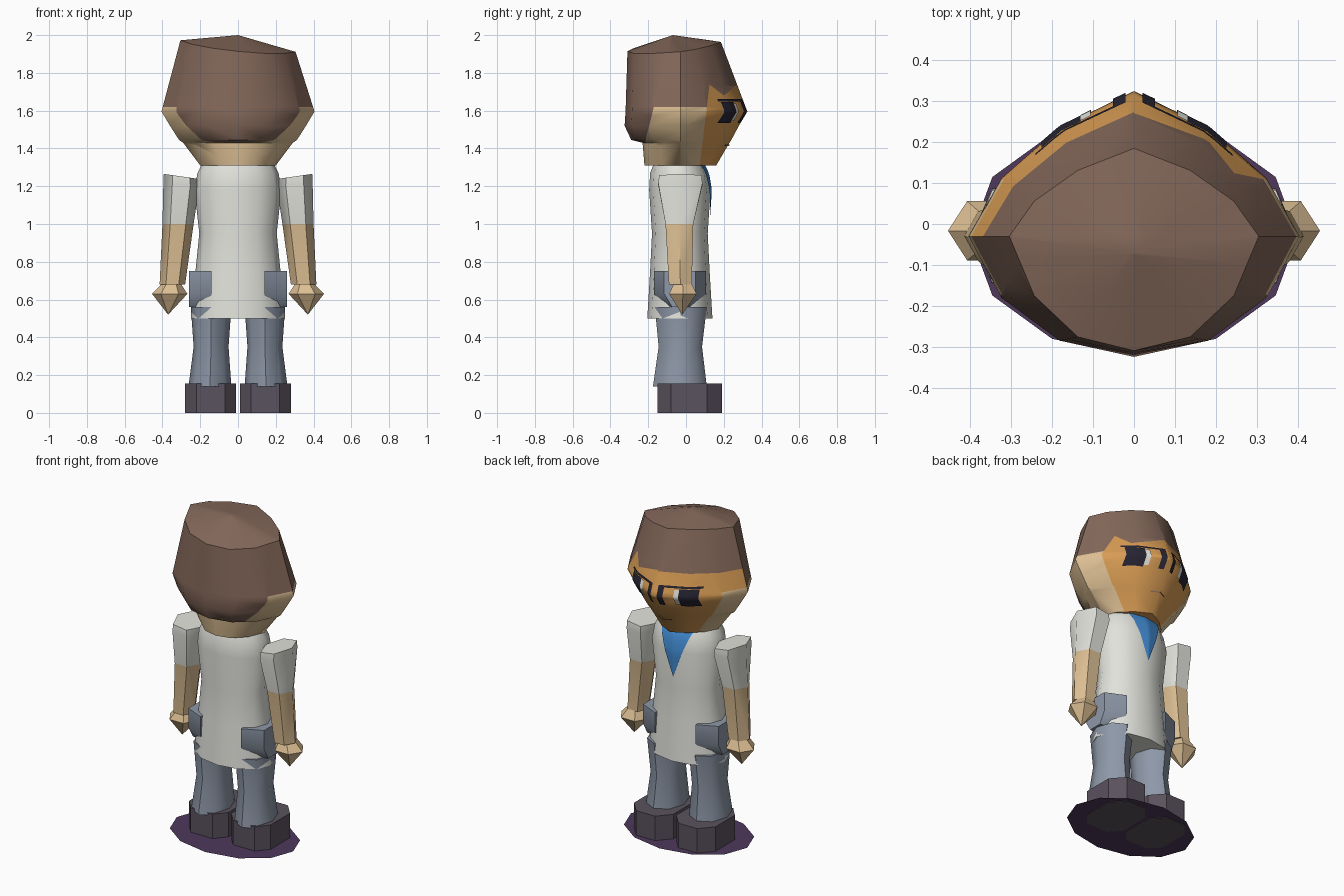
import bpy, bmesh, math
from mathutils import Vector
from mathutils.bvhtree import BVHTree

if "Cube" in bpy.data.objects:
    bpy.data.objects.remove(bpy.data.objects["Cube"])


def mat(name, r, g, b):
    m = bpy.data.materials.new(name)
    lin = [((c / 255 + 0.055) / 1.055) ** 2.4 for c in (r, g, b)]
    m.diffuse_color = (*lin, 1)
    m.use_nodes = True
    m.node_tree.nodes["Principled BSDF"].inputs["Base Color"].default_value = m.diffuse_color
    return m


HAIR = mat("hair_brown", 132, 104, 90)
SKIN = mat("skin_tan", 222, 192, 148)
FACE = mat("face_orange", 216, 156, 84)
CLOTH = mat("cloth_white", 226, 226, 220)
PANTS = mat("trouser_grey", 142, 152, 168)
SHOE = mat("shoe_grey", 90, 82, 94)
DISC = mat("base_purple", 78, 56, 92)
BLUE = mat("scarf_blue", 66, 140, 212)
DARK = mat("eye_dark", 38, 36, 50)


def finish(name, bm, mats, rule=None, angle=45):
    bmesh.ops.recalc_face_normals(bm, faces=bm.faces)
    if rule:
        for f in bm.faces:
            f.material_index = rule(f.calc_center_median())
    me = bpy.data.meshes.new(name)
    bm.to_mesh(me)
    bm.free()
    for m in mats:
        me.materials.append(m)
    ob = bpy.data.objects.new(name, me)
    bpy.context.collection.objects.link(ob)
    bpy.ops.object.select_all(action='DESELECT')
    ob.select_set(True)
    bpy.context.view_layer.objects.active = ob
    if angle:
        bpy.ops.object.shade_smooth_by_angle(angle=math.radians(angle))
    return ob


def loft_points(rings, cap_top=True):
    """Skin a stack of closed point loops; a one-point loop is a tip."""
    bm = bmesh.new()
    loops = [[bm.verts.new(p) for p in r] for r in rings]
    for a, b in zip(loops, loops[1:]):
        n = max(len(a), len(b))
        for i in range(n):
            j = (i + 1) % n
            if len(b) == 1:
                bm.faces.new((a[i], a[j], b[0]))
            elif len(a) == 1:
                bm.faces.new((a[0], b[j], b[i]))
            else:
                bm.faces.new((a[i], a[j], b[j], b[i]))
    for l in (loops[0], loops[-1]):
        if len(l) > 2:
            bm.faces.new(l)
    return bm


def ring(z, x0, x1, y0, y1, n, tilt=0):
    """Ellipse loop filling the given x and y limits."""
    cx, cy, rx, ry = (x0 + x1) / 2, (y0 + y1) / 2, (x1 - x0) / 2, (y1 - y0) / 2
    if rx == 0:
        return [(cx, cy, z)]
    ts = [math.tau * i / n for i in range(n)]
    return [(cx + rx * math.cos(t), cy + ry * math.sin(t),
             z + tilt * math.cos(t)) for t in ts]


# Head: pointed-front outline scaled up the height
HALF = [(0, 1), (.45, .75), (.8, .4), (1, 0), (.8, -.52), (.45, -.88), (0, -1)]
OUTLINE = HALF + [(-x, y) for x, y in HALF[5:0:-1]]


def head_ring(z, w, y0, y1, top=False):
    pts = []
    for x, y in OUTLINE:
        px, py = x * w, -.03 + (y * (y1 + .03) if y > 0 else y * (-.03 - y0))
        pts.append((px, py, z - .1 * px + .1 * py if top else z))
    return pts


bm = loft_points([head_ring(1.31, .20, -.22, .16), head_ring(1.43, .29, -.23, .23),
                  head_ring(1.445, .312, -.29, .24), head_ring(1.52, .36, -.325, .28),
                  head_ring(1.595, .405, -.32, .325),
                  head_ring(1.945, .305, -.31, .185, True), [(0, -.07, 2.0)]])
# Cut the hairline and face edge into the head
for co, no in [((0, 0, 1.62), (0, 0, 1)), ((0, 0, 1.73), (0, 0, 1)),
               ((0, -.17, 1.62), (0, 1, -.25)), ((0, .11, 1.62), (0, 1, -.12)),
               ((0, .11, 1.75), (0, .78, 1)), ((0, .2, 1.68), (0, -.8, 1)),
               ((0, -.03, 1.6), (0, 1, 0))]:
    bmesh.ops.bisect_plane(bm, geom=bm.verts[:] + bm.edges[:] + bm.faces[:],
                           plane_co=co, plane_no=no)


def head_colour(c):
    front = c.y > .11 + .12 * (c.z - 1.62)
    if c.x > 0:
        line = 1.75 - .78 * (c.y - .11) if c.y < .2 else 1.68 + .8 * (c.y - .2)
    else:
        line = 1.73
    if front:
        return 0 if c.z > line else 2
    if c.x < -.2 and c.y > -.03 and 1.62 < c.z < 1.73:
        return 2
    if c.z > 1.62 or (c.z > 1.432 and c.y < -.17 + .25 * (c.z - 1.62)):
        return 0
    return 1


head = finish("head", bm, [HAIR, SKIN, FACE], head_colour, 50)

# Torso: smock flaring to the hem
torso = finish("smock", loft_points([
    ring(.50, -.25, .25, -.205, .14, 12), ring(.75, -.225, .225, -.19, .125, 12),
    ring(.95, -.205, .205, -.18, .115, 12), ring(1.18, -.23, .23, -.195, .13, 12),
    ring(1.27, -.215, .215, -.19, .115, 12), ring(1.32, -.19, .19, -.17, .09, 12)]),
    [CLOTH], None, 50)


def plate(name, target, corners, m, n=8, lift=.005):
    """Thin patch laid on the +y side of target; corners are (x, z)."""
    tree = BVHTree.FromObject(target, bpy.context.evaluated_depsgraph_get())
    a, b, c, d = [Vector(p) for p in corners]
    bm = bmesh.new()
    grid = []
    for i in range(n + 1):
        row = []
        for j in range(n + 1):
            p = a.lerp(b, i / n).lerp(d.lerp(c, i / n), j / n)
            hit, no, _, _ = tree.ray_cast(Vector((p.x, 2, p.y)), Vector((0, -1, 0)))
            row.append(bm.verts.new(hit + Vector((0, lift, 0)) + no * .002))
        grid.append(row)
    for i in range(n):
        for j in range(n):
            bm.faces.new((grid[i][j], grid[i][j + 1], grid[i + 1][j + 1], grid[i + 1][j]))
    bmesh.ops.remove_doubles(bm, verts=bm.verts, dist=.0005)
    return finish(name, bm, [m], None, 60)


def box(x0, x1, z0, z1, s):
    return [(s * x0, z0), (s * x1, z0), (s * x1, z1), (s * x0, z1)]


plate("neck_scarf", torso, [(0, 1.02), (0, 1.02), (.11, 1.315), (-.11, 1.315)], BLUE, 10)
plate("mouth", head, box(-.05, .05, 1.415, 1.421, 1), HAIR)

# Paired parts
for s, side in ((1, "right"), (-1, "left")):
    def rg(z, x0, x1, y0, y1, n, tilt=0):
        return [(s * x, y, zz) for x, y, zz in ring(z, x0, x1, y0, y1, n, tilt)]

    # Eye: iris block, white strip, inner bar and lash
    plate("iris_" + side, head, box(.13, .225, 1.535, 1.645, s), DARK)
    plate("eye_white_" + side, head, box(.105, .13, 1.545, 1.64, s), CLOTH)
    plate("eye_inner_bar_" + side, head, box(.02, .05, 1.535, 1.66, s), DARK)
    plate("lash_" + side, head, box(.05, .24, 1.648, 1.66, s), DARK)

    # Arm with short sleeve
    finish("arm_" + side, loft_points([
        rg(.68, .28, .415, -.10, .04, 6), rg(1.0, .235, .40, -.12, .05, 6),
        rg(1.21, .205, .395, -.165, .105, 6, .01),
        rg(1.252, .21, .393, -.16, .10, 6, .013)]),
        [SKIN, CLOTH], lambda c: int(c.z > 1.0), 50)
    # Hand
    finish("hand_" + side, loft_points([
        [(s * .37, -.02, .52)], rg(.63, .268, .455, -.10, .067, 6),
        rg(.688, .305, .40, -.07, .035, 6)]), [SKIN], None, 30)

    # Trouser leg
    finish("leg_" + side, loft_points([
        rg(.14, .035, .262, -.175, .11, 8), rg(.35, .05, .235, -.145, .085, 8),
        rg(.56, .035, .25, -.165, .11, 8)]), [PANTS], None, 50)

    # Hip pouch standing out of the smock
    bm = bmesh.new()
    prof = [(-.17, .75), (.105, .75), (.105, .63), (.04, .56), (-.10, .56), (-.17, .63)]
    for y, z in prof:
        bm.verts.new((s * .14, y, z))
        bm.verts.new((s * .26, -.033 + (y + .033) * .6, z))
    bmesh.ops.convex_hull(bm, input=bm.verts)
    finish("hip_pouch_" + side, bm, [PANTS], None, 30)

    # Shoe: block with clipped corners
    out = [(.07, -.15), (.22, -.15), (.28, -.08), (.28, .11),
           (.21, .19), (.08, .19), (.01, .11), (.01, -.08)]
    finish("shoe_" + side, loft_points([[(s * x, y, z) for x, y in out]
                                        for z in (0, .155)]), [SHOE], None, 30)

# Flat base disc
bm = bmesh.new()
bm.faces.new([bm.verts.new(p) for p in ring(.003, -.40, .40, -.32, .26, 12)])
finish("base_disc", bm, [DISC], None, 0)
